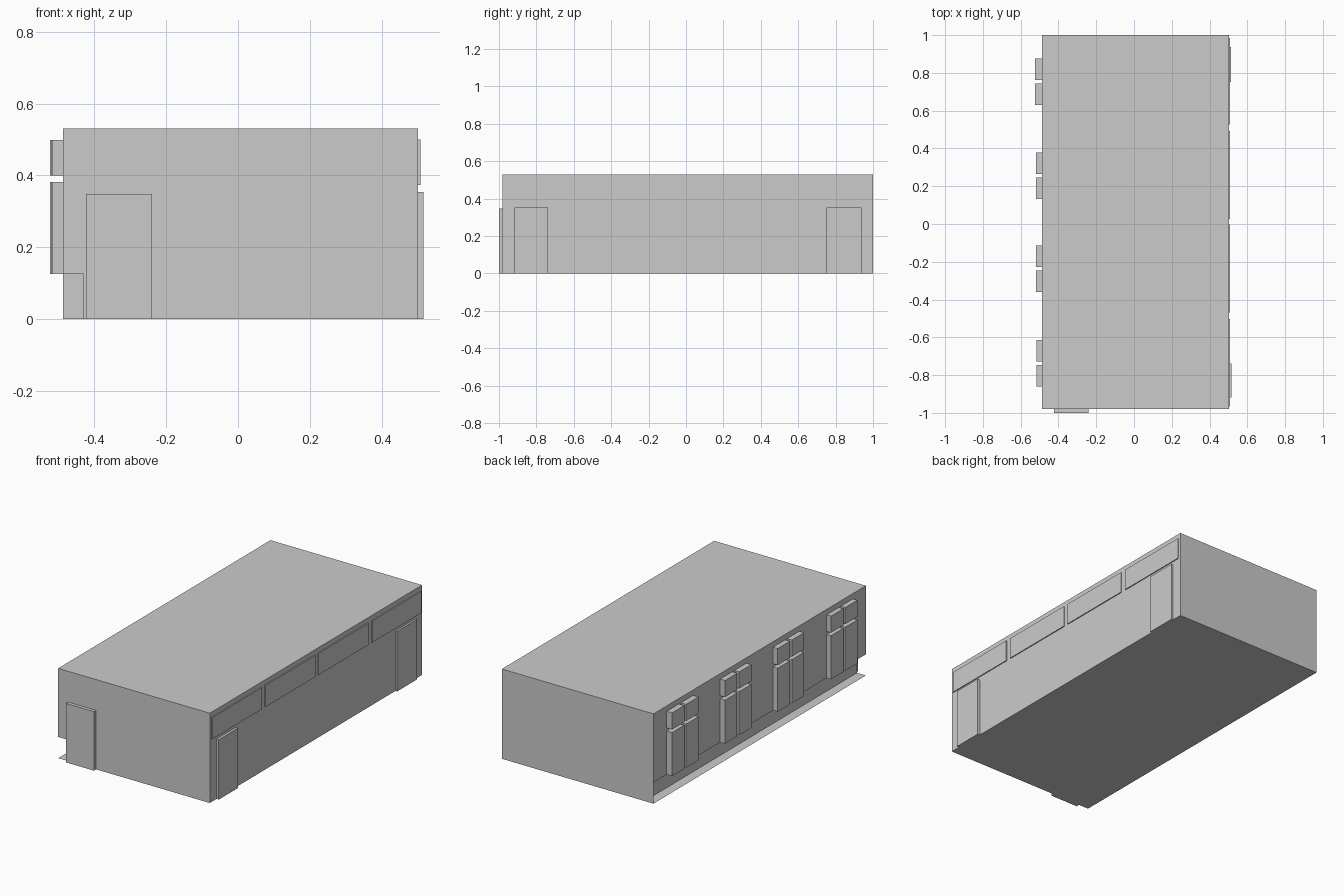
import bpy, bmesh

if "Cube" in bpy.data.objects:
    bpy.data.objects.remove(bpy.data.objects["Cube"])

XL, XR, YF, YB, H = -0.488, 0.502, -0.98, 1.0, 0.53
NOTCH_X, SILL = -0.43, 0.125


def make_object(name, bm):
    bmesh.ops.recalc_face_normals(bm, faces=bm.faces[:])
    mesh = bpy.data.meshes.new(name)
    bm.to_mesh(mesh)
    bm.free()
    obj = bpy.data.objects.new(name, mesh)
    bpy.context.collection.objects.link(obj)
    return obj


def box(name, x0, x1, y0, y1, z0, z1):
    bm = bmesh.new()
    bmesh.ops.create_cube(bm, size=1)
    for v in bm.verts:
        v.co = (x1 if v.co.x > 0 else x0,
                y1 if v.co.y > 0 else y0,
                z1 if v.co.z > 0 else z0)
    return make_object(name, bm)


def panel(name, points):
    bm = bmesh.new()
    bm.faces.new([bm.verts.new(p) for p in points])
    return make_object(name, bm)


# Building shell: profile with the recessed lower left wall, extruded along y
bm = bmesh.new()
profile = [(NOTCH_X, 0), (XR, 0), (XR, H), (XL, H), (XL, SILL), (NOTCH_X, SILL)]
face = bm.faces.new([bm.verts.new((x, YF, z)) for x, z in profile])
ext = bmesh.ops.extrude_face_region(bm, geom=[face], use_keep_orig=True)
for v in ext["geom"]:
    if isinstance(v, bmesh.types.BMVert):
        v.co.y = YB
make_object("building_shell", bm)

# Floor strip and back wall corner that continue past the recess
panel("floor_strip", [(XL, YF, 0), (NOTCH_X, YF, 0), (NOTCH_X, YB, 0), (XL, YB, 0)])
panel("back_wall_corner", [(XL, YB, 0), (NOTCH_X, YB, 0), (NOTCH_X, YB, SILL), (XL, YB, SILL)])

# Left windows: four raised panes each, split by narrow grooves
GAP = 0.009
for i, (yc, x_out) in enumerate([(-0.737, -0.517), (-0.237, -0.519), (0.256, -0.520), (0.754, -0.523)]):
    for side, (y0, y1) in {"front": (yc - 0.123, yc - GAP), "back": (yc + GAP, yc + 0.123)}.items():
        for level, (z0, z1) in {"lower": (SILL, 0.382), "upper": (0.40, 0.498)}.items():
            box(f"window_{i + 1}_{level}_{side}_pane", x_out, XL, y0, y1, z0, z1)

# Right high windows
for i, (y0, y1) in enumerate([(-0.965, -0.503), (-0.468, -0.003), (0.027, 0.492), (0.527, 0.985)]):
    box(f"high_window_{i + 1}", XR, 0.508, y0, y1, 0.373, 0.50)

# Doors
box("right_front_door", XR, 0.517, -0.918, -0.738, 0, 0.354)
box("right_back_door", XR, 0.513, 0.752, 0.938, 0, 0.354)
box("front_door", -0.423, -0.24, -1.0, YF, 0, 0.348)
